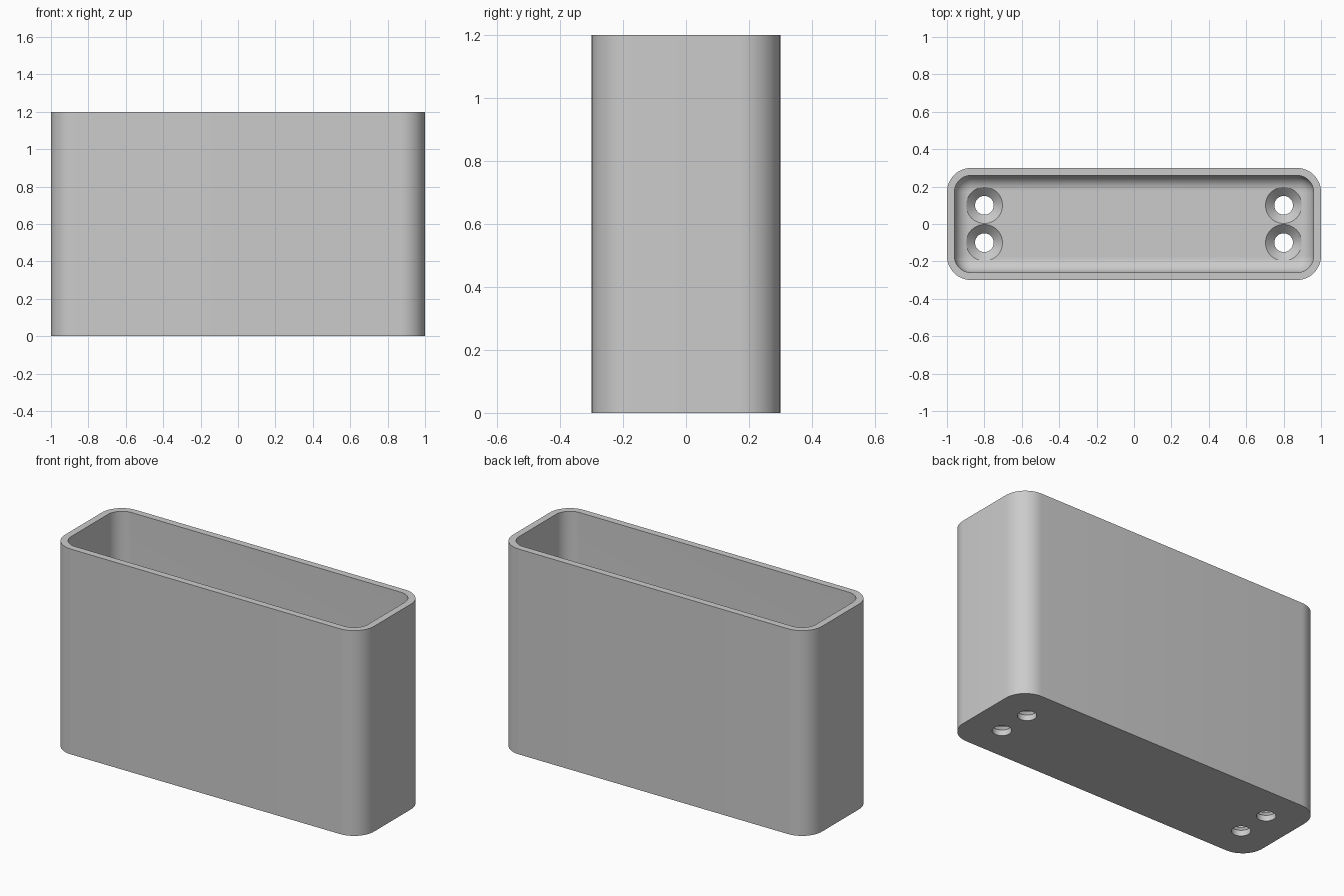
import bpy, bmesh
from math import sin, cos, pi, radians

cube = bpy.data.objects.get("Cube")
if cube:
    bpy.data.objects.remove(cube, do_unlink=True)

HALF_X, HALF_Y, HEIGHT = 1.0, 0.3, 1.2
CORNER, WALL, FLOOR, FILLET = 0.13, 0.04, 0.08, 0.08
HOLE, SINK = 0.05, 0.097

grey = bpy.data.materials.new("plain grey")
grey.use_nodes = True
colour = (0.6, 0.6, 0.6, 1)
grey.diffuse_color = colour
grey.node_tree.nodes["Principled BSDF"].inputs["Base Color"].default_value = colour


def rounded_ring(inset, z, steps=12):
    """Points of a rounded rectangle, shrunk by inset, at height z."""
    r = CORNER - inset
    points = []
    for corner, (sx, sy) in enumerate([(1, 1), (-1, 1), (-1, -1), (1, -1)]):
        for i in range(steps + 1):
            a = (corner + i / steps) * pi / 2
            points.append((sx * (HALF_X - CORNER) + r * cos(a),
                           sy * (HALF_Y - CORNER) + r * sin(a), z))
    return points


def circle(r, z, x, y, steps=48):
    return [(x + r * cos(2 * pi * i / steps), y + r * sin(2 * pi * i / steps), z)
            for i in range(steps)]


def loft(bm, rings):
    """Skin closed rings in order and cap both ends."""
    loops = [[bm.verts.new(p) for p in ring] for ring in rings]
    n = len(loops[0])
    for a, b in zip(loops, loops[1:]):
        for i in range(n):
            j = (i + 1) % n
            bm.faces.new((a[i], a[j], b[j], b[i]))
    bm.faces.new(loops[0][::-1])
    bm.faces.new(loops[-1])


def finish(bm, name):
    bmesh.ops.recalc_face_normals(bm, faces=bm.faces)
    mesh = bpy.data.meshes.new(name)
    bm.to_mesh(mesh)
    bm.free()
    mesh.materials.append(grey)
    ob = bpy.data.objects.new(name, mesh)
    bpy.context.collection.objects.link(ob)
    return ob


# Open box: outer wall, rim, inner wall, then the fillet down to the floor
rings = [rounded_ring(0, 0), rounded_ring(0, HEIGHT), rounded_ring(WALL, HEIGHT)]
for i in range(11):
    a = i / 10 * pi / 2
    rings.append(rounded_ring(WALL + FILLET * (1 - cos(a)),
                              FLOOR + FILLET * (1 - sin(a))))
bm = bmesh.new()
loft(bm, rings)
box = finish(bm, "open_box")

# Countersunk screw holes, two at each end
bm = bmesh.new()
cone_base = FLOOR - (SINK - HOLE)
for x in (-0.8, 0.8):
    for y in (-0.1, 0.1):
        loft(bm, [circle(HOLE, -0.1, x, y), circle(HOLE, cone_base, x, y),
                  circle(SINK, FLOOR, x, y), circle(SINK, FLOOR + 0.2, x, y)])
cutter = finish(bm, "screw_hole_cutter")
cutter.hide_render = True

cut = box.modifiers.new("screw holes", "BOOLEAN")
cut.operation = "DIFFERENCE"
cut.solver = "EXACT"
cut.object = cutter

# Apply the cut, drop the cutter and smooth the rounded surfaces
bpy.ops.object.select_all(action="DESELECT")
box.select_set(True)
bpy.context.view_layer.objects.active = box
bpy.ops.object.modifier_apply(modifier=cut.name)
bpy.data.objects.remove(cutter, do_unlink=True)
bpy.ops.object.shade_smooth_by_angle(angle=radians(30))
